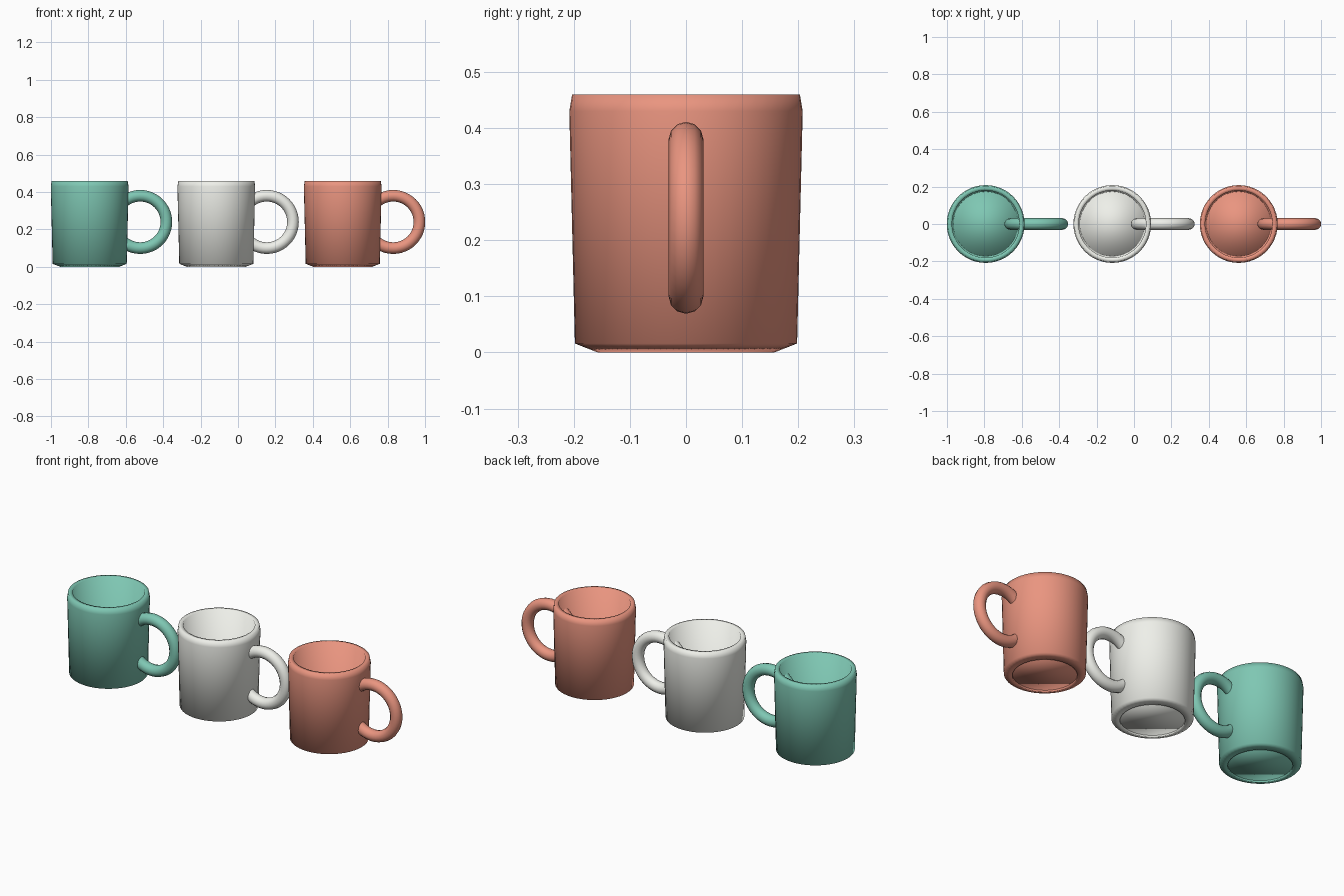
import bpy, bmesh, math

if "Cube" in bpy.data.objects:
    bpy.data.objects.remove(bpy.data.objects["Cube"])

SEG = 48


def material(name, rgb):
    m = bpy.data.materials.new(name)
    m.diffuse_color = (*rgb, 1)
    m.use_nodes = True
    m.node_tree.nodes["Principled BSDF"].inputs["Base Color"].default_value = m.diffuse_color
    return m


def finish(ob, name, mat):
    ob.name = name
    ob.data.materials.append(mat)
    for f in ob.data.polygons:
        f.use_smooth = True


def lathe(name, profile, x, mat):
    # closed profile (radius, height) turned about the mug axis
    bm = bmesh.new()
    rings = []
    for i in range(SEG):
        a = 2 * math.pi * i / SEG
        rings.append([bm.verts.new((r * math.cos(a), r * math.sin(a), z)) for r, z in profile])
    n = len(profile)
    for i in range(SEG):
        p, q = rings[i], rings[(i + 1) % SEG]
        for j in range(n):
            k = (j + 1) % n
            bm.faces.new((p[j], q[j], q[k], p[k]))
    bmesh.ops.recalc_face_normals(bm, faces=bm.faces)
    me = bpy.data.meshes.new(name)
    bm.to_mesh(me)
    bm.free()
    ob = bpy.data.objects.new(name, me)
    ob.location.x = x
    bpy.context.collection.objects.link(ob)
    finish(ob, name, mat)


# outer wall up, over the rim, inner wall down to the foot lip
WALL = [(0.157, 0), (0.198, 0.016), (0.208, 0.43), (0.203, 0.46),
        (0.180, 0.46), (0.173, 0.03), (0.157, 0.012)]


def mug(label, x, rgb):
    mat = material(label + "_glaze", rgb)
    lathe(label + "_mug_wall", WALL, x, mat)
    # floor plug
    bpy.ops.mesh.primitive_cylinder_add(vertices=SEG, radius=0.174, depth=0.023,
                                        location=(x, 0, 0.0215))
    finish(bpy.context.object, label + "_mug_floor", mat)
    # ring handle, partly inside the mug
    bpy.ops.mesh.primitive_torus_add(major_segments=SEG, minor_segments=12,
                                     major_radius=0.14, minor_radius=0.031,
                                     location=(x + 0.27, 0, 0.24),
                                     rotation=(math.pi / 2, 0, 0))
    finish(bpy.context.object, label + "_mug_handle", mat)


mug("green", -0.793, (0.21, 0.57, 0.45))
mug("white", -0.116, (0.86, 0.87, 0.82))
mug("coral", 0.56, (0.82, 0.30, 0.215))
